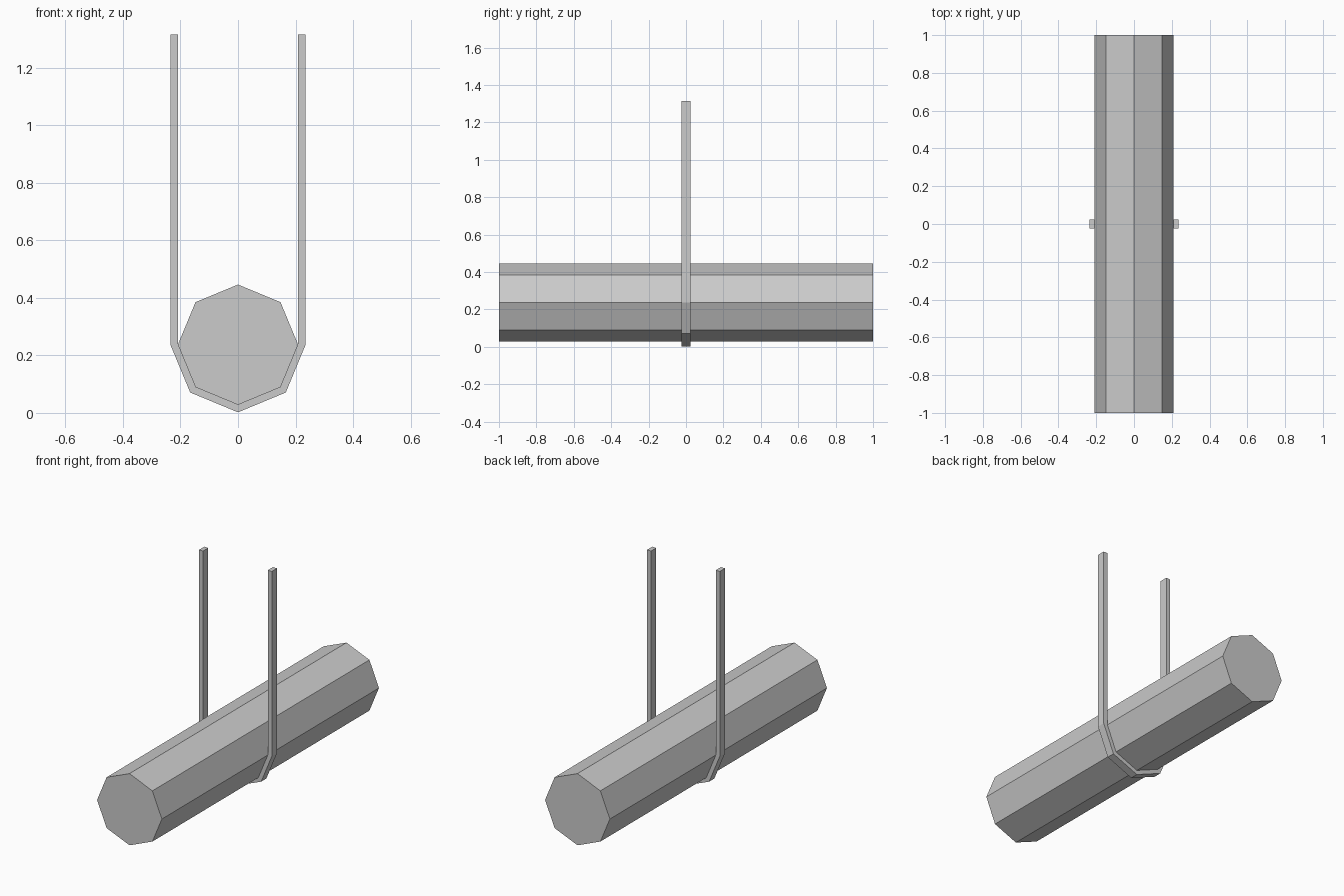
import bpy, bmesh
from math import sin, cos, pi

if "Cube" in bpy.data.objects:
    bpy.data.objects.remove(bpy.data.objects["Cube"])

AXIS_Z = 0.237
LOG_R = 0.209
STRAP_R = 0.235
STRAP_TOP = 1.315


def extrude_profile(name, profile, half_depth):
    """Extrude an x-z outline symmetrically along y."""
    bm = bmesh.new()
    face = bm.faces.new([bm.verts.new((x, -half_depth, z)) for x, z in profile])
    result = bmesh.ops.extrude_face_region(bm, geom=[face], use_keep_orig=True)
    moved = [v for v in result["geom"] if isinstance(v, bmesh.types.BMVert)]
    bmesh.ops.translate(bm, verts=moved, vec=(0, 2 * half_depth, 0))
    bmesh.ops.recalc_face_normals(bm, faces=bm.faces[:])
    mesh = bpy.data.meshes.new(name)
    bm.to_mesh(mesh)
    bm.free()
    obj = bpy.data.objects.new(name, mesh)
    bpy.context.collection.objects.link(obj)
    return obj


def arc(radius, first, last):
    """Octagon corners between two 45 degree steps."""
    return [(radius * cos(i * pi / 4), AXIS_Z + radius * sin(i * pi / 4))
            for i in range(first, last + 1)]


# Eight-sided log lying along y
extrude_profile("log", arc(LOG_R, 0, 7), 1.0)

# U-shaped sling: cradles the lower half of the log, with two upright ends
outer = [(-STRAP_R, STRAP_TOP)] + arc(STRAP_R, 4, 8) + [(STRAP_R, STRAP_TOP)]
inner = [(-LOG_R, STRAP_TOP)] + arc(LOG_R, 4, 8) + [(LOG_R, STRAP_TOP)]
sling = extrude_profile("sling_strap", outer + inner[::-1], 0.024)
sling.location.z = STRAP_R - AXIS_Z + 0.002
